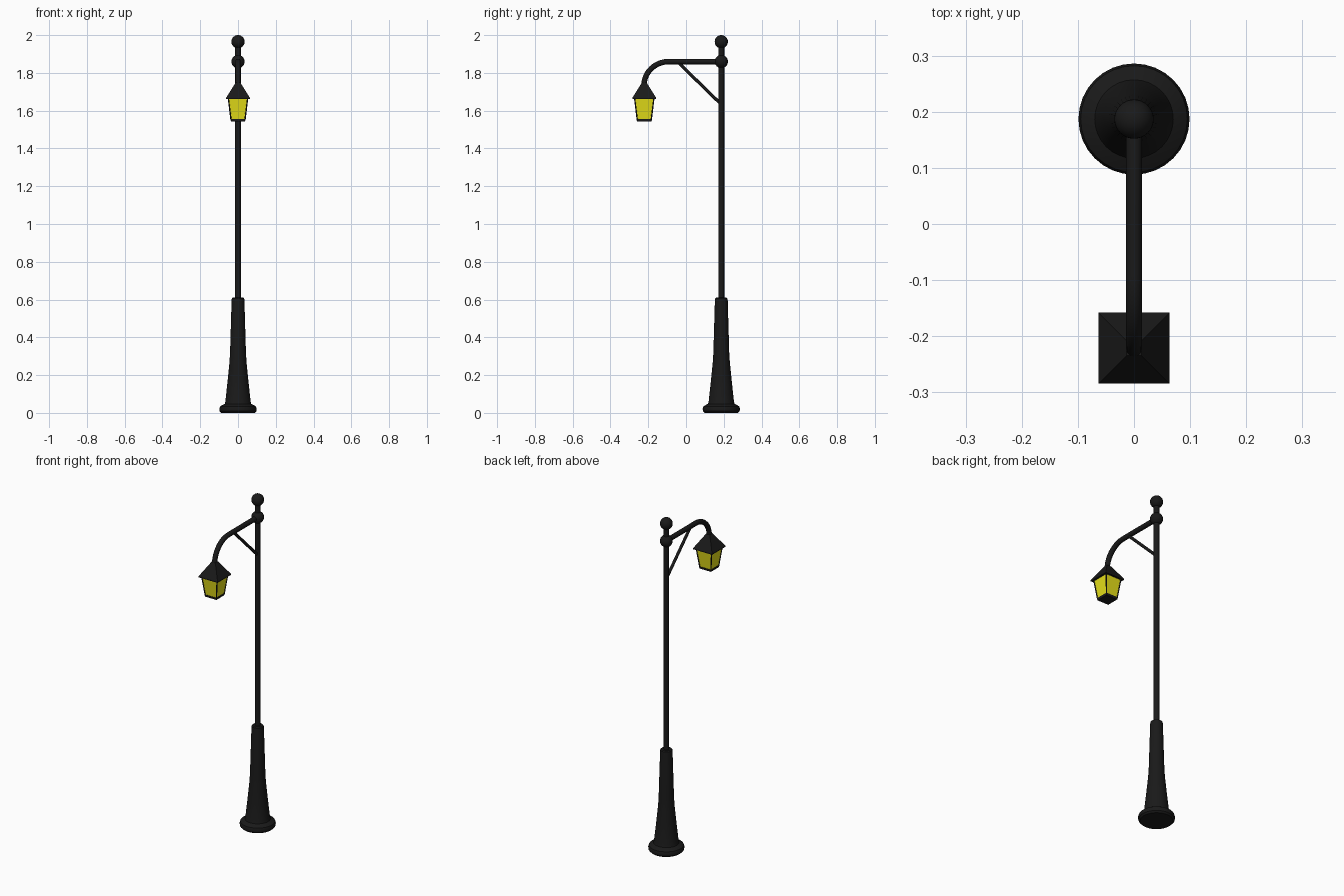
import bpy, math
from mathutils import Vector

if "Cube" in bpy.data.objects:
    bpy.data.objects.remove(bpy.data.objects["Cube"])

POLE_Y, LAMP_Y, ARM_Z = 0.187, -0.221, 1.86


def material(name, color):
    m = bpy.data.materials.new(name)
    m.diffuse_color = color
    m.use_nodes = True
    m.node_tree.nodes["Principled BSDF"].inputs["Base Color"].default_value = m.diffuse_color
    return m


BLACK = material("black_iron", (0.01, 0.01, 0.01, 1))
YELLOW = material("yellow_glass", (0.8, 0.75, 0.01, 1))


def finish(name, mat=BLACK, smooth=True):
    ob = bpy.context.object
    ob.name = name
    ob.data.materials.append(mat)
    if smooth:
        bpy.ops.object.shade_smooth_by_angle(angle=math.radians(35))
    return ob


def lathe(name, profile, y, n=32):
    verts, faces = [], []
    for r, z in profile:
        for i in range(n):
            a = 2 * math.pi * i / n
            verts.append((r * math.cos(a), y + r * math.sin(a), z))
    for j in range(len(profile) - 1):
        for i in range(n):
            k = (i + 1) % n
            faces.append((j * n + i, j * n + k, (j + 1) * n + k, (j + 1) * n + i))
    faces.append(tuple(reversed(range(n))))
    faces.append(tuple(range(len(verts) - n, len(verts))))
    me = bpy.data.meshes.new(name)
    me.from_pydata(verts, [], faces)
    ob = bpy.data.objects.new(name, me)
    bpy.context.collection.objects.link(ob)
    bpy.ops.object.select_all(action='DESELECT')
    ob.select_set(True)
    bpy.context.view_layer.objects.active = ob
    return finish(name)


def rod(name, a, b, r, n=16):
    a, b = Vector(a), Vector(b)
    bpy.ops.mesh.primitive_cylinder_add(vertices=n, radius=r, depth=(b - a).length, location=(a + b) / 2,
                                        rotation=(b - a).to_track_quat('Z', 'Y').to_euler())
    return finish(name)


def square_frustum(name, w0, w1, z0, z1, mat=BLACK):
    # w0 / w1 are half widths at the bottom and top
    s = math.sqrt(2)
    bpy.ops.mesh.primitive_cone_add(vertices=4, radius1=w0 * s, radius2=w1 * s, depth=z1 - z0,
                                    location=(0, LAMP_Y, (z0 + z1) / 2), rotation=(0, 0, math.pi / 4))
    return finish(name, mat, False)


# Post: flared foot, tapered base, slim pole and two balls
lathe("base", [(0.088, 0), (0.097, 0.009), (0.099, 0.022), (0.095, 0.034), (0.082, 0.042),
               (0.07, 0.048), (0.067, 0.06), (0.055, 0.17), (0.045, 0.27), (0.042, 0.32),
               (0.034, 0.595), (0.033, 0.605), (0.028, 0.61)], POLE_Y)
rod("pole", (0, POLE_Y, 0.6), (0, POLE_Y, 1.95), 0.0155, 24)
for name, z in (("arm_ball", ARM_Z), ("top_ball", 1.965)):
    bpy.ops.mesh.primitive_uv_sphere_add(segments=32, ring_count=16, radius=0.035, location=(0, POLE_Y, z))
    finish(name)

# Arm: straight run that bends down into the lantern
curve = bpy.data.curves.new("arm", 'CURVE')
curve.dimensions = '3D'
curve.bevel_depth = 0.0145
curve.bevel_resolution = 4
curve.use_fill_caps = True
path = [(POLE_Y, ARM_Z)]
for i in range(17):
    t = math.pi / 2 * i / 16
    path.append((-0.09 - 0.132 * math.sin(t), ARM_Z - 0.125 * (1 - math.cos(t))))
sp = curve.splines.new('POLY')
sp.points.add(len(path) - 1)
for p, (y, z) in zip(sp.points, path):
    p.co = (0, y, z, 1)
sp.use_smooth = True
curve.materials.append(BLACK)
arm = bpy.data.objects.new("arm", curve)
bpy.context.collection.objects.link(arm)

# Diagonal brace
rod("brace", (0, POLE_Y, 1.633), (0, -0.045, 1.859), 0.0085)

# Lantern: roof, rim, glass, bottom plate
square_frustum("lantern_rim", 0.063, 0.063, 1.661, 1.668)
square_frustum("lantern_roof", 0.063, 0.013, 1.668, 1.748)
square_frustum("lantern_glass", 0.037, 0.051, 1.55, 1.662, YELLOW)
square_frustum("lantern_bottom", 0.0375, 0.0395, 1.542, 1.555)

# Corner bars of the lantern
for sx in (-1, 1):
    for sy in (-1, 1):
        rod("lantern_corner_bar", (sx * 0.0365, LAMP_Y + sy * 0.0365, 1.548),
            (sx * 0.0505, LAMP_Y + sy * 0.0505, 1.662), 0.0035, 8)
